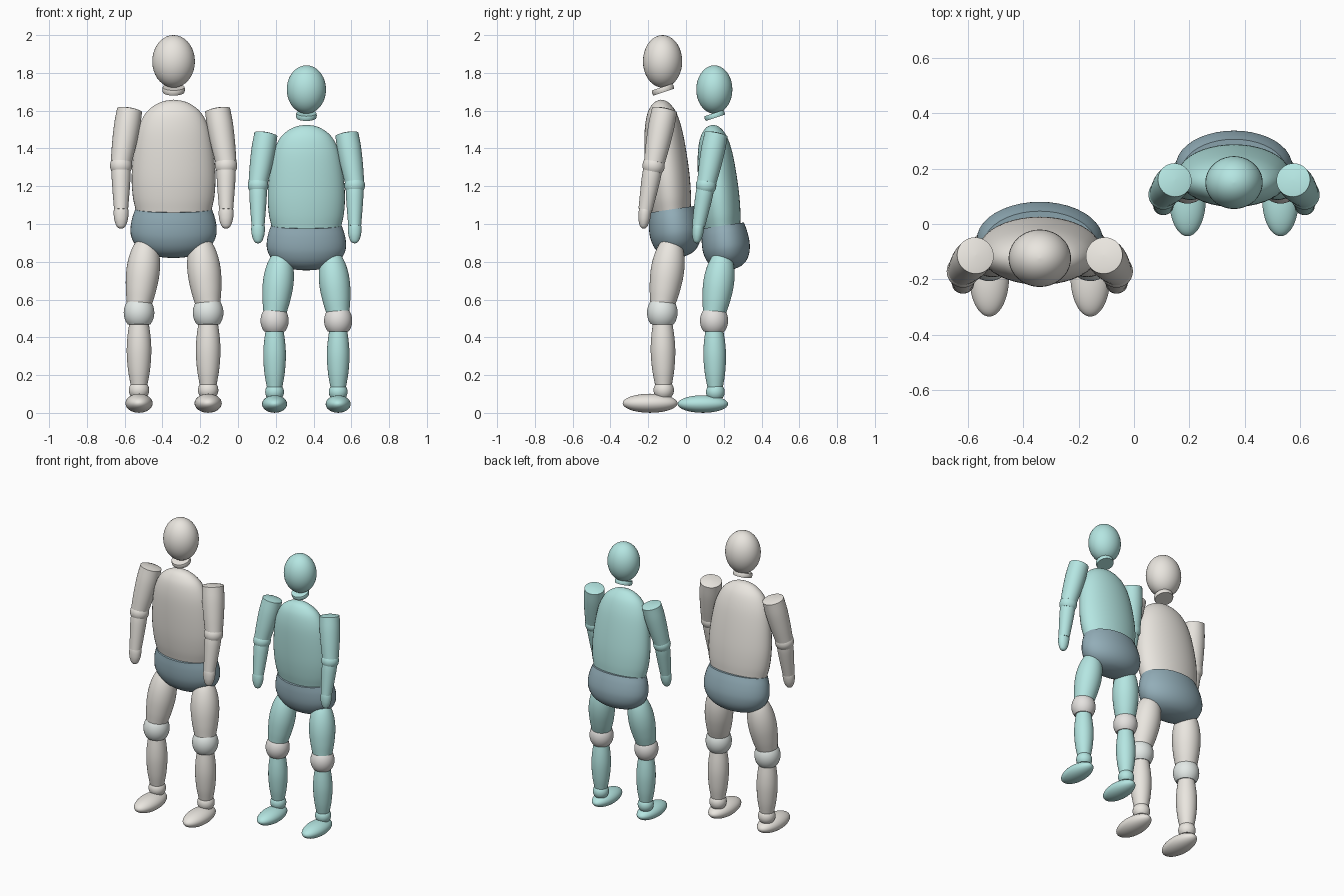
import bpy, bmesh, math
from mathutils import Vector

if "Cube" in bpy.data.objects:
    bpy.data.objects.remove(bpy.data.objects["Cube"])

SEG = 40


def material(name, rgb):
    m = bpy.data.materials.new(name)
    m.diffuse_color = (*rgb, 1)
    m.use_nodes = True
    m.node_tree.nodes["Principled BSDF"].inputs["Base Color"].default_value = m.diffuse_color
    return m


def smooth(points, steps=5):
    # Catmull-Rom refinement of a (t, radius) profile
    pts = [Vector(p) for p in points]
    pts = [2 * pts[0] - pts[1]] + pts + [2 * pts[-1] - pts[-2]]
    out = []
    for a, b, c, d in zip(pts, pts[1:], pts[2:], pts[3:]):
        for i in range(steps):
            u = i / steps
            out.append(0.5 * (2 * b + (c - a) * u + (2 * a - 5 * b + 4 * c - d) * u**2
                              + (3 * b - a - 3 * c + d) * u**3))
    return out + [pts[-2]]


def arc(r, lo=-1.0, hi=1.0, n=18):
    # ellipse profile, cut at lo / hi (fractions of the half height)
    a, b = math.asin(lo), math.asin(hi)
    angles = [a + (b - a) * i / n for i in range(n + 1)]
    return [((math.sin(q) - lo) / (hi - lo), r * math.cos(q)) for q in angles]


def lathe(name, p0, p1, profile, mat, flat=1.0):
    # turn a profile round the axis p0-p1; flat scales the depth
    p0, p1 = Vector(p0), Vector(p1)
    axis = (p1 - p0).normalized()
    side = Vector((1, 0, 0))
    side = (side - axis * side.dot(axis)).normalized()
    deep = axis.cross(side) * flat
    bm = bmesh.new()
    rings = []
    for t, r in profile:
        r = max(r, 0.0004)
        c = p0.lerp(p1, t)
        rings.append([bm.verts.new(c + r * (side * math.cos(k * math.tau / SEG)
                                            + deep * math.sin(k * math.tau / SEG)))
                      for k in range(SEG)])
    for a, b in zip(rings, rings[1:]):
        for k in range(SEG):
            j = (k + 1) % SEG
            bm.faces.new((a[k], a[j], b[j], b[k]))
    bm.faces.new(rings[0][::-1])
    bm.faces.new(rings[-1])
    bmesh.ops.recalc_face_normals(bm, faces=bm.faces)
    mesh = bpy.data.meshes.new(name)
    bm.to_mesh(mesh)
    bm.free()
    mesh.materials.append(mat)
    ob = bpy.data.objects.new(name, mesh)
    bpy.context.collection.objects.link(ob)
    bpy.ops.object.select_all(action='DESELECT')
    ob.select_set(True)
    bpy.context.view_layer.objects.active = ob
    bpy.ops.object.shade_smooth_by_angle(angle=math.radians(35))
    return ob


TORSO = smooth([(0, .2), (.13, .216), (.3, .222), (.5, .214), (.68, .197), (.8, .174),
                (.89, .142), (.95, .1), (.985, .055), (1, 0)])
HIPS = smooth([(0, 0), (.015, .06), (.06, .12), (.15, .17), (.28, .205), (.45, .225),
               (.62, .228), (.82, .219), (1, .203)])
THIGH = smooth([(0, .066), (.2, .08), (.42, .088), (.62, .084), (.8, .067), (.93, .038), (1, 0)])
SHIN = smooth([(0, .043), (.25, .058), (.52, .065), (.75, .062), (1, .051)])
UPPER_ARM = smooth([(0, .055), (.35, .064), (.7, .069), (1, .067)]) + [(1.02, .045), (1.03, 0)]
FOREARM = smooth([(0, .037), (.45, .045), (.8, .05), (1, .05)])
HAND = smooth([(0, 0), (.04, .014), (.15, .025), (.4, .035), (.65, .039), (.85, .039), (1, .036)])


def figure(label, cx, cy, s, skin, hip, joint):
    def part(name, p0, p1, profile, mat=skin, flat=1.0):
        def place(p):
            return (cx + s * p[0], cy + s * p[1], s * p[2])
        lathe(f"{label}_{name}", place(p0), place(p1), [(t, r * s) for t, r in profile], mat, flat)

    # head, neck and trunk
    part("head", (0, -.124, 1.722), (0, -.124, 2.0), arc(.113), flat=.92)
    part("neck", (0, -.118, 1.698), (0, -.127, 1.725), arc(.06, -.3, .3, 4))
    part("torso", (0, -.078, 1.07), (0, -.137, 1.658), TORSO, flat=.52)
    part("hips", (0, -.036, .822), (0, -.074, 1.078), HIPS, hip, .6)

    # limbs, mirrored
    for side, m in (("right", -1), ("left", 1)):
        part(side + "_upper_arm", (m * .278, -.168, 1.325), (m * .233, -.114, 1.603), UPPER_ARM)
        part(side + "_elbow", (m * .279, -.177, 1.277), (m * .277, -.166, 1.34), arc(.059, -.55, .55, 8))
        part(side + "_forearm", (m * .278, -.215, 1.075), (m * .278, -.176, 1.29), FOREARM)
        part(side + "_hand", (m * .278, -.226, .975), (m * .278, -.215, 1.085), HAND, flat=.85)
        part(side + "_thigh", (m * .182, -.124, .575), (m * .139, -.07, .95), THIGH)
        part(side + "_knee", (m * .183, -.127, .468), (m * .183, -.124, .594), arc(.081, -.68, .68, 12), joint)
        part(side + "_shin", (m * .183, -.119, .14), (m * .183, -.124, .48), SHIN)
        part(side + "_ankle", (m * .183, -.118, .085), (m * .183, -.118, .156), arc(.054, -.65, .65, 8))
        part(side + "_foot", (m * .183, -.045, .051), (m * .183, -.335, .051), arc(.072, n=24), flat=.7)


slate = material("slate", (.29, .42, .48))
figure("tall_figure", -.341, 0, 1.0, material("ivory", (.82, .79, .74)), slate,
       material("pale_mint", (.77, .82, .8)))
figure("short_figure", .362, .264, .92, material("teal", (.46, .79, .76)), slate,
       material("pale_stone", (.78, .76, .74)))
